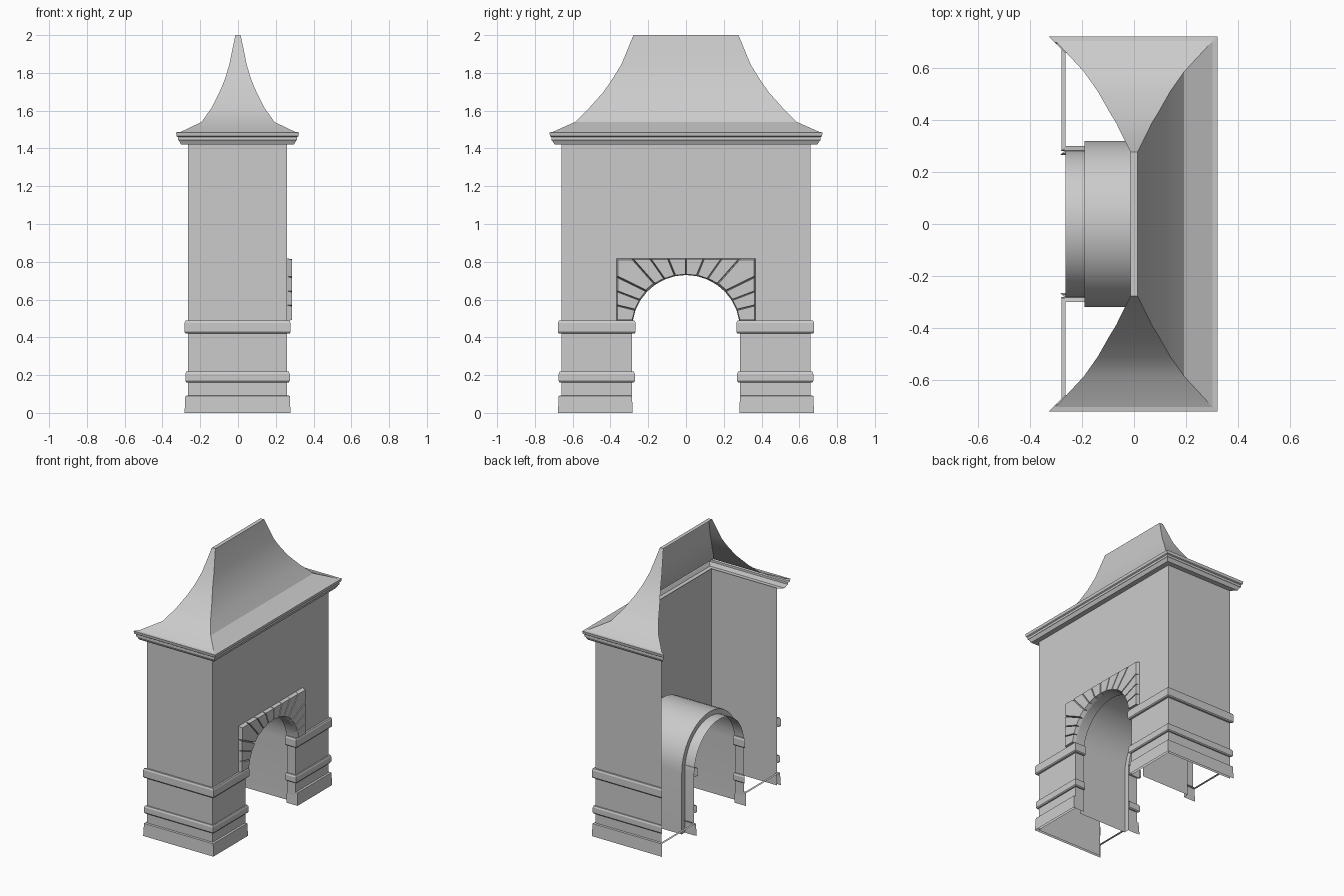
import bpy, bmesh, math

if "Cube" in bpy.data.objects:
    bpy.data.objects.remove(bpy.data.objects["Cube"])

X0, X1, WY = -0.265, 0.26, 0.66      # wall planes
R, CZ, RT, XS = 0.285, 0.445, 0.32, 0.19   # arch radius, centre, tunnel radius, reveal step


def make(name, faces, smooth=None):
    """Object from a list of faces, each a list of points; shared points are welded."""
    bm = bmesh.new()
    for f in faces:
        bm.faces.new([bm.verts.new(p) for p in f])
    bmesh.ops.remove_doubles(bm, verts=bm.verts, dist=1e-4)
    bmesh.ops.recalc_face_normals(bm, faces=bm.faces)
    me = bpy.data.meshes.new(name)
    bm.to_mesh(me)
    bm.free()
    ob = bpy.data.objects.new(name, me)
    bpy.context.collection.objects.link(ob)
    if smooth:
        bpy.ops.object.select_all(action='DESELECT')
        ob.select_set(True)
        bpy.context.view_layer.objects.active = ob
        bpy.ops.object.shade_smooth_by_angle(angle=math.radians(smooth))
    return ob


def loft(rows):
    """Quads between successive rows of points."""
    return [[a[i], a[i + 1], b[i + 1], b[i]]
            for a, b in zip(rows, rows[1:]) for i in range(len(a) - 1)]


def sweep(path, profile):
    """Profile (offset, z) along a plan path of (x, y, dx, dy) with mitred corners."""
    return loft([[(x + dx * o, y + dy * o, z) for x, y, dx, dy in path] for o, z in profile])


def arch(x, r, n=18):
    arc = [(x, r * math.cos(math.pi * i / n), CZ + r * math.sin(math.pi * i / n))
           for i in range(n + 1)]
    return [(x, r, 0)] + arc + [(x, -r, 0)]


# Walls: arched front and two ends, open at the back
top = 1.425
front = arch(X1, R) + [(X1, -WY, 0), (X1, -WY, top), (X1, WY, top), (X1, WY, 0)]
walls = [front]
for s in (1, -1):
    walls.append([(X1, s * WY, 0), (X0, s * WY, 0), (X0, s * WY, top), (X1, s * WY, top)])
make("walls", walls)

# Vaulted passage with a narrower reveal at each end
make("passage_vault", loft([arch(XS, RT), arch(-XS, RT), arch(-XS, R), arch(X0, R)]), 30)
make("front_reveal", loft([arch(X1, R), arch(XS, R)]), 30)

# Plinth and two string courses around each pier
for s, side in ((1, "right"), (-1, "left")):
    def pier(inner):
        main = [(XS, inner, 0, -1), (X1, inner, 1, -1), (X1, WY, 1, 1), (X0, WY, -1, 1)]
        back = [(X0, inner, -1, -1), (-XS, inner, 0, -1)]
        return [[(x, s * y, dx, s * dy) for x, y, dx, dy in p] for p in (main, back)]

    for name, z0, z1, o in (("lower_band", 0.162, 0.218, 0.014), ("upper_band", 0.42, 0.488, 0.018)):
        prof = [(0, z0), (o - 0.005, z0), (o, z0 + 0.007), (o, z1 - 0.012),
                (o - 0.005, z1), (0, z1)]
        make(f"{name}_{side}", [f for p in pier(R) for f in sweep(p, prof)])
    prof = [(0.018, 0), (0.014, 0.09), (0, 0.092)]
    plinth = [f for p in pier(0.3) for f in sweep(p, prof)]
    plinth.append([(X0 - 0.014, s * 0.286, 0.09), (X0 - 0.014, s * 0.674, 0.09),
                   (X0, s * WY, 0.092), (X0, s * 0.3, 0.092)])
    make(f"plinth_{side}", plinth)

# Radiating arch stones under a square outline
A0, N, OY, OZ = 9, 8, 0.368, 0.818
outer = [(OY, 0.488), (OY, 0.57), (OY, 0.645), (OY, 0.722),
         (0.275, OZ), (0.182, OZ), (0.09, OZ), (0, OZ)]
outer.append((-0.0, OZ))
outer = [(OY, z) for z in (0.488, 0.57, 0.645, 0.722)] + [(y, OZ) for y in (0.285, 0.19, 0.095)] + [(0, OZ)]
angles = [math.radians(A0 + (90 - A0) * i / (len(outer) - 1)) for i in range(len(outer))]
inner = [(R * math.cos(a), CZ + R * math.sin(a)) for a in angles]
for s, side in ((1, "right"), (-1, "left")):
    stones = []
    for i in range(len(outer) - 1):
        pts = [inner[i], outer[i]]
        if i == 3:
            pts.append((OY, OZ))
        pts += [outer[i + 1], inner[i + 1]]
        cy = sum(p[0] for p in pts) / len(pts)
        cz = sum(p[1] for p in pts) / len(pts)
        base = [(X1, s * y, z) for y, z in pts]
        face = [(X1 + 0.026, s * (cy + (y - cy) * 0.9), cz + (z - cz) * 0.9) for y, z in pts]
        stones += [face] + loft([base + base[:1], face + face[:1]])
    make(f"arch_stones_{side}", stones)

# Stepped cornice on three sides
rim = [(X0, -WY, -1, -1), (X1, -WY, 1, -1), (X1, WY, 1, 1), (X0, WY, -1, 1)]
make("cornice", sweep(rim, [(0, 1.42), (0.036, 1.42), (0.048, 1.442), (0.052, 1.444),
                            (0.052, 1.46), (0.06, 1.465), (0.063, 1.485), (0.04, 1.488)]))

# Concave hipped roof with a flat ridge, rear slope left open
rings = [(1.488, 0.302, 0.705), (1.54, 0.193, 0.587), (1.615, 0.14, 0.512),
         (1.70, 0.097, 0.436), (1.77, 0.068, 0.388), (1.845, 0.046, 0.342), (2.0, 0.014, 0.278)]
rows = [[(-x, -y, z), (x, -y, z), (x, y, z), (-x, y, z)] for z, x, y in rings]
make("roof", loft(rows) + [rows[-1]], 26)
